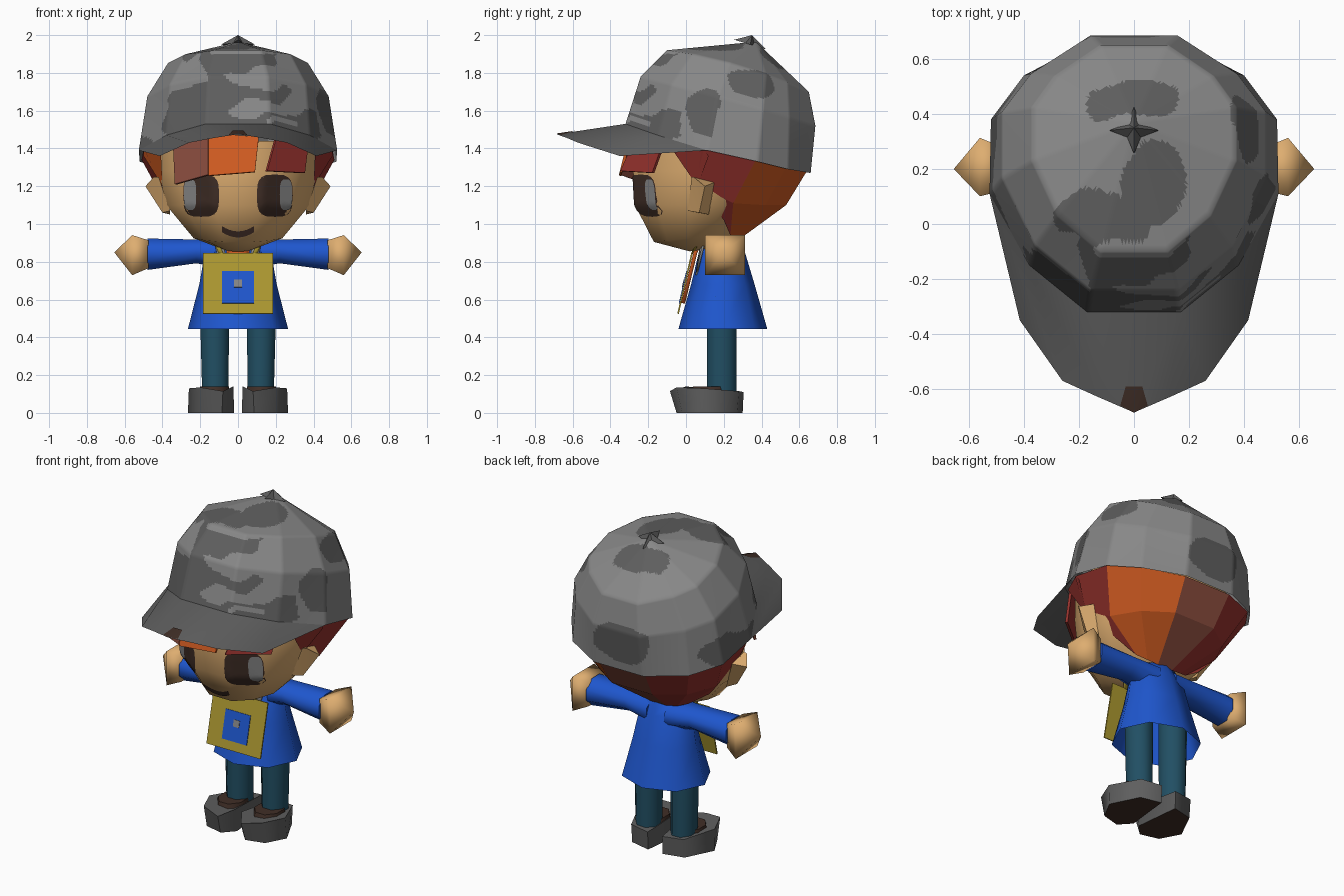
import bpy, bmesh, math
from mathutils import Vector
from mathutils.bvhtree import BVHTree

if "Cube" in bpy.data.objects:
    bpy.data.objects.remove(bpy.data.objects["Cube"])


def material(name, *srgb):
    m = bpy.data.materials.new(name)
    m.diffuse_color = [((c + 0.055) / 1.055) ** 2.4 for c in srgb] + [1]
    m.use_nodes = True
    m.node_tree.nodes["Principled BSDF"].inputs["Base Color"].default_value = m.diffuse_color
    return m


GREY = material("light grey", .53, .53, .53)
DARK = material("dark grey", .37, .37, .37)
ORANGE = material("hair orange", .82, .36, .13)
RED = material("hair red", .60, .20, .18)
BROWN = material("hair brown", .56, .31, .25)
SKIN = material("skin", .87, .68, .44)
INK = material("dark brown", .25, .18, .15)
BLUE = material("blue", .12, .34, .81)
YELLOW = material("yellow", .68, .60, .19)
TEAL = material("teal", .13, .31, .39)


def build(name, verts, faces, mats, smooth=65, solid=0, cuts=0, rule=None, recalc=True):
    """Make one part; rule picks the material slot from a face."""
    bm = bmesh.new()
    vs = [bm.verts.new(v) for v in verts]
    for f in faces:
        bm.faces.new([vs[i] for i in f])
    if recalc:
        bmesh.ops.recalc_face_normals(bm, faces=bm.faces)
    if cuts:
        bmesh.ops.subdivide_edges(bm, edges=bm.edges, cuts=cuts, use_grid_fill=True)
    bm.faces.index_update()
    bm.normal_update()
    if rule:
        for f in bm.faces:
            f.material_index = rule(f)
    me = bpy.data.meshes.new(name)
    bm.to_mesh(me)
    bm.free()
    for m in mats:
        me.materials.append(m)
    ob = bpy.data.objects.new(name, me)
    bpy.context.collection.objects.link(ob)
    if smooth:
        bpy.context.view_layer.objects.active = ob
        ob.select_set(True)
        bpy.ops.object.shade_smooth_by_angle(angle=math.radians(smooth))
        ob.select_set(False)
    if solid:
        mod = ob.modifiers.new("thickness", 'SOLIDIFY')
        mod.thickness, mod.offset = solid, 0
    return ob


def loft(name, rings, mats, start=True, end=True, **kw):
    """Skin equal rings; a single-point last ring becomes a pole."""
    n = len(rings[0])
    verts, faces = [], []
    for k, r in enumerate(rings):
        base = len(verts)
        verts += r
        if k:
            a = base - n
            for i in range(n):
                j = (i + 1) % n
                faces.append((a + i, a + j, base) if len(r) == 1
                             else (a + i, a + j, base + j, base + i))
    if start:
        faces.append(tuple(range(n))[::-1])
    if end and len(rings[-1]) > 1:
        faces.append(tuple(range(len(verts) - n, len(verts))))
    return build(name, verts, faces, mats, **kw), verts, faces


def both(half):
    return half + [(-x, y, z) for x, y, z in reversed(half)]


OUTLINE = [(.33, -1), (.75, -.65), (1, -.12), (1, .4), (.78, .7), (.33, 1)]


def skull_ring(hw, y0, y1, z0, z1=None, lift=0):
    z1 = z0 if z1 is None else z1
    return both([(u * hw, y0 + (v + 1) / 2 * (y1 - y0), z0 + (v + 1) / 2 * (z1 - z0) + lift * (1 - v * v))
                 for u, v in OUTLINE])


def oval(cx, cy, z, rx, ry, n=8, turn=.5):
    return [(cx + rx * math.cos(math.tau * (i + turn) / n),
             cy + ry * math.sin(math.tau * (i + turn) / n), z) for i in range(n)]


# Head
head, hv, hf = loft("head", [skull_ring(.08, .02, .18, .855, .88),
                             skull_ring(.235, -.17, .24, .905, .95),
                             skull_ring(.38, -.27, .40, 1.10),
                             skull_ring(.42, -.28, .50, 1.28),
                             skull_ring(.43, -.27, .54, 1.44)], [SKIN])
surface = BVHTree.FromPolygons([Vector(v) for v in hv], hf)


def on_face(x, z, off):
    hit = surface.ray_cast(Vector((x, -2, z)), Vector((0, 1, 0)))
    return (x, hit[0].y - off, z) if hit[0] else (x, -.2, z)


def face_disc(name, cx, cz, rx, rz, mat, off):
    """Rounded plate laid on the face."""
    n, verts, faces = 20, [on_face(cx, cz, off)], []
    for k in range(1, 6):
        for i in range(n):
            a = math.tau * i / n
            c, s = math.cos(a), math.sin(a)
            verts.append(on_face(cx + rx * k / 5 * math.copysign(abs(c) ** .6, c),
                                 cz + rz * k / 5 * math.copysign(abs(s) ** .6, s), off))
            j, b = (i + 1) % n, 1 + (k - 1) * n
            faces.append((0, 1 + i, 1 + j) if k == 1 else (b - n + i, b + i, b + j, b - n + j))
    build(name, verts, faces, [mat], recalc=False)


for s, side in ((1, "right"), (-1, "left")):
    face_disc(side + "_eye", s * .195, 1.15, .095, .112, INK, .005)
    face_disc(side + "_eye_shine", s * .254, 1.155, .033, .082, GREY, .009)
    # Ear: flattened wedge
    build(side + "_ear", [(s * x, y, z) for x, y, z in (
        (.36, .01, 1.07), (.36, .12, 1.05), (.42, .15, 1.22), (.42, .03, 1.25),
        (.445, .04, 1.25), (.49, .10, 1.20), (.40, .07, 1.06))],
        [(0, 1, 2, 3), (3, 2, 5, 4), (0, 3, 4, 6), (6, 4, 5), (1, 6, 5, 2), (0, 6, 1)], [SKIN], smooth=40)

# Mouth
xs = [-.085 + .017 * i for i in range(11)]
mouth = [on_face(x, .945 + .028 * (x / .085) ** 2 + d, .006) for x in xs for d in (-.016, .016)]
build("mouth", mouth, [(2 * i, 2 * i + 2, 2 * i + 3, 2 * i + 1) for i in range(10)], [INK], recalc=False)

# Hair panels from cap rim to nape, coloured panel by panel
top = [(.50, .08, 1.40), (.51, .37, 1.34), (.39, .53, 1.30), (.16, .64, 1.28)]
mid = [(.40, .06, 1.21), (.385, .25, 1.11), (.30, .42, 1.10), (.14, .53, 1.10)]
low = [(.30, .20, 1.02), (.18, .235, .94), (.12, .26, .92), (.05, .27, .91)]
rows = [both(r) for r in (top, mid, low)]
faces = [(r * 8 + i, r * 8 + i + 1, r * 8 + i + 9, r * 8 + i + 8) for r in (0, 1) for i in range(7)]
PANEL = [0, 1, 1, 2, 0, 0, 0]
build("hair_back", sum(rows, []), faces, [RED, ORANGE, BROWN], smooth=0,
      rule=lambda f: PANEL[f.index % 7], recalc=False)
for s, side, mat in ((1, "right", RED), (-1, "left", ORANGE)):
    build(side + "_side_lock", [(s * x, y, z) for x, y, z in (
        (.41, -.09, 1.42), (.50, .09, 1.40), (.40, .06, 1.20), (.50, .12, 1.36))],
        [(0, 1, 2), (1, 3, 2)], [mat], smooth=0)

# Fringe
for name, mat, pts in (
        ("fringe_left", BROWN, [(-.33, 1.21), (-.155, 1.26), (-.155, 1.46), (-.34, 1.43)]),
        ("fringe_middle", ORANGE, [(-.155, 1.255), (.09, 1.275), (.11, 1.46), (-.155, 1.48)]),
        ("fringe_right", RED, [(.15, 1.28), (.35, 1.27), (.37, 1.43), (.20, 1.46)])):
    build(name, [(x, -.345 + .9 * max(0, abs(x) - .16) + .25 * (z - 1.27), z) for x, z in pts],
          [(0, 1, 2, 3)], [mat], smooth=0, solid=.015)

# Cap with camouflage patches: spots are (a, b, radius a, radius b)
FRONT = [(-.15, 1.58, .24, .17), (-.06, 1.84, .13, .14), (.1, 1.52, .4, .08),
         (.08, 1.68, .18, .05), (.08, 1.88, .14, .06)]
FRONT_LIGHT = [(.08, 1.77, .16, .045), (.13, 1.61, .16, .04), (.24, 1.54, .09, .018)]
RIGHT = [(.085, 1.575, .085, .125), (.35, 1.75, .13, .085)]
LEFT = [(.22, 1.40, .26, .08)]
BACK = [(-.03, 1.44, .18, .12)]
TOP = [(0, .45, .16, .07), (.07, .15, .1, .14), (-.1, .02, .18, .1)]


def inside(spots, a, b):
    return any(abs((a - p) / ra) ** 2.6 + abs((b - q) / rb) ** 2.6 < 1 for p, q, ra, rb in spots)


def camo(f):
    x, y, z = f.calc_center_median()
    wob = .02 * math.sin(17 * x + 23 * z + 11 * y)
    if y < -.03 and z < 1.9:
        return int(inside(FRONT, x + wob, z + wob) and not inside(FRONT_LIGHT, x + wob, z + wob))
    if z > 1.82 and inside(TOP, x + wob, y + wob):
        return 1
    if y > .55:
        return int(inside(BACK, x + wob, z))
    return int(abs(x) > .22 and inside(RIGHT if x > 0 else LEFT, y + wob, z + wob))


rim = [(.17, -.32, 1.53), (.38, -.15, 1.47), (.525, .11, 1.39),
       (.52, .38, 1.33), (.40, .54, 1.29), (.17, .66, 1.27)]
loft("cap", [both(rim), skull_ring(.48, -.24, .685, 1.78, 1.52, .01),
             skull_ring(.37, -.10, .65, 1.92, 1.70, .03), [(0, .37, 1.965)]],
     [GREY, DARK], start=False, cuts=19, rule=camo, smooth=75)

# Cap brim with a worn tip
inner = both(rim[:3])
outer = both([(.13, -.629, 1.455), (.26, -.57, 1.43), (.415, -.35, 1.36)])
pts = inner[3:] + inner[:3] + outer[3:] + outer[:3] + [(0, -.685, 1.475)]
brim = [(i, i + 1, i + 7, i + 6) for i in (0, 1, 3, 4)] + [(2, 3, 12), (3, 9, 12), (2, 12, 8)]
build("cap_brim", pts, brim, [DARK])
build("brim_tip", [(0, -.686, 1.479), (.05, -.66, 1.471), (.03, -.59, 1.494),
                   (-.03, -.59, 1.494), (-.05, -.66, 1.471)],
      [(0, 1, 2), (0, 2, 3), (0, 3, 4)], [INK])

# Star button on the crown
star = [((.09 if i % 2 == 0 else .035) * math.cos(math.tau * i / 8),
         .34 + (.085 if i % 2 == 0 else .035) * math.sin(math.tau * i / 8)) for i in range(8)]
loft("cap_button", [[(x, y, 1.95 - .3 * (y - .34)) for x, y in star], [(0, .35, 2.0)]], [DARK], smooth=0)

# Coat, open at the hem
loft("coat", [oval(0, .195, .445, .265, .235, turn=0), oval(0, .195, .68, .205, .168, turn=0),
              oval(0, .19, .85, .175, .122, turn=0), oval(0, .19, .92, .12, .09, turn=0)],
     [BLUE], start=False)
loft("neck", [oval(0, .15, .84, .07, .07), oval(0, .15, .93, .07, .07)], [ORANGE])
# Shirt showing in the coat opening
build("shirt_front", [(-.06, -.015, .58), (.06, -.015, .58), (.06, .05, .85), (.07, .085, .925),
                      (-.07, .085, .925), (-.06, .05, .85)], [(0, 1, 2, 5), (5, 2, 3, 4)], [ORANGE], solid=.02)

for s, side in ((1, "right"), (-1, "left")):
    # Sleeve and hand
    def section(x, zc, ry, rz, n=8, yc=.2):
        return [(s * x, yc + ry * math.cos(math.tau * (i + .5) / n),
                 zc + rz * math.sin(math.tau * (i + .5) / n)) for i in range(n)]
    loft(side + "_sleeve", [section(.06, .84, .11, .085), section(.22, .855, .095, .068),
                            section(.48, .84, .1, .09)], [BLUE])
    loft(side + "_hand", [section(.475, .84, .11, .105, 4), section(.56, .835, .15, .15, 4, .207),
                          [(s * .655, .2, .85)]], [SKIN], smooth=85)
    # Leg
    loft(side + "_leg", [oval(s * .12, .19, .09, .075, .085), oval(s * .125, .19, .62, .085, .085)], [TEAL])
    # Shoe with dark sole
    sole = [(.02, .02), (.085, -.05), (.20, -.02), (.265, .10), (.18, .27), (.05, .30)]
    upper = [(.025, .0, .14), (.08, -.085, .115), (.20, -.05, .135),
             (.26, .09, .13), (.18, .28, .115), (.05, .305, .11)]
    loft(side + "_shoe", [[(s * x, y, 0) for x, y in sole], [(s * x, y, z) for x, y, z in upper]],
         [DARK, INK], rule=lambda f: int(f.normal.z < -.8))
    # Brown mark in front of the ankle
    loft(side + "_shoe_mark", [oval(s * .125, .13, .11, .088, .11), oval(s * .125, .13, .141, .082, .10)],
         [INK], rule=None)
    # Collar flap and bag strap
    build(side + "_collar", [(s * .06, .055, .73), (s * .10, .07, .80), (s * .13, .10, .92),
                             (s * .075, .085, .92)], [(0, 1, 2, 3)], [GREY], solid=.012)
    build(side + "_strap", [(s * .075, .03, .84), (s * .10, .03, .84), (s * .14, .085, .93),
                            (s * .115, .07, .93)], [(0, 1, 2, 3)], [YELLOW], solid=.008)


# Bag panel with a square badge
def bag_plate(name, hw, z0, z1, off, mat, solid):
    def y(z):
        return -.042 + .23 * (z - .525) - off
    build(name, [(-hw, y(z0), z0), (hw, y(z0), z0), (hw, y(z1), z1), (-hw, y(z1), z1)],
          [(0, 1, 2, 3)], [mat], smooth=0, solid=solid)


bag_plate("bag", .185, .525, .845, 0, YELLOW, .008)
bag_plate("bag_badge", .085, .58, .75, .007, BLUE, .004)
bag_plate("badge_dot", .02, .665, .705, .011, GREY, .003)
